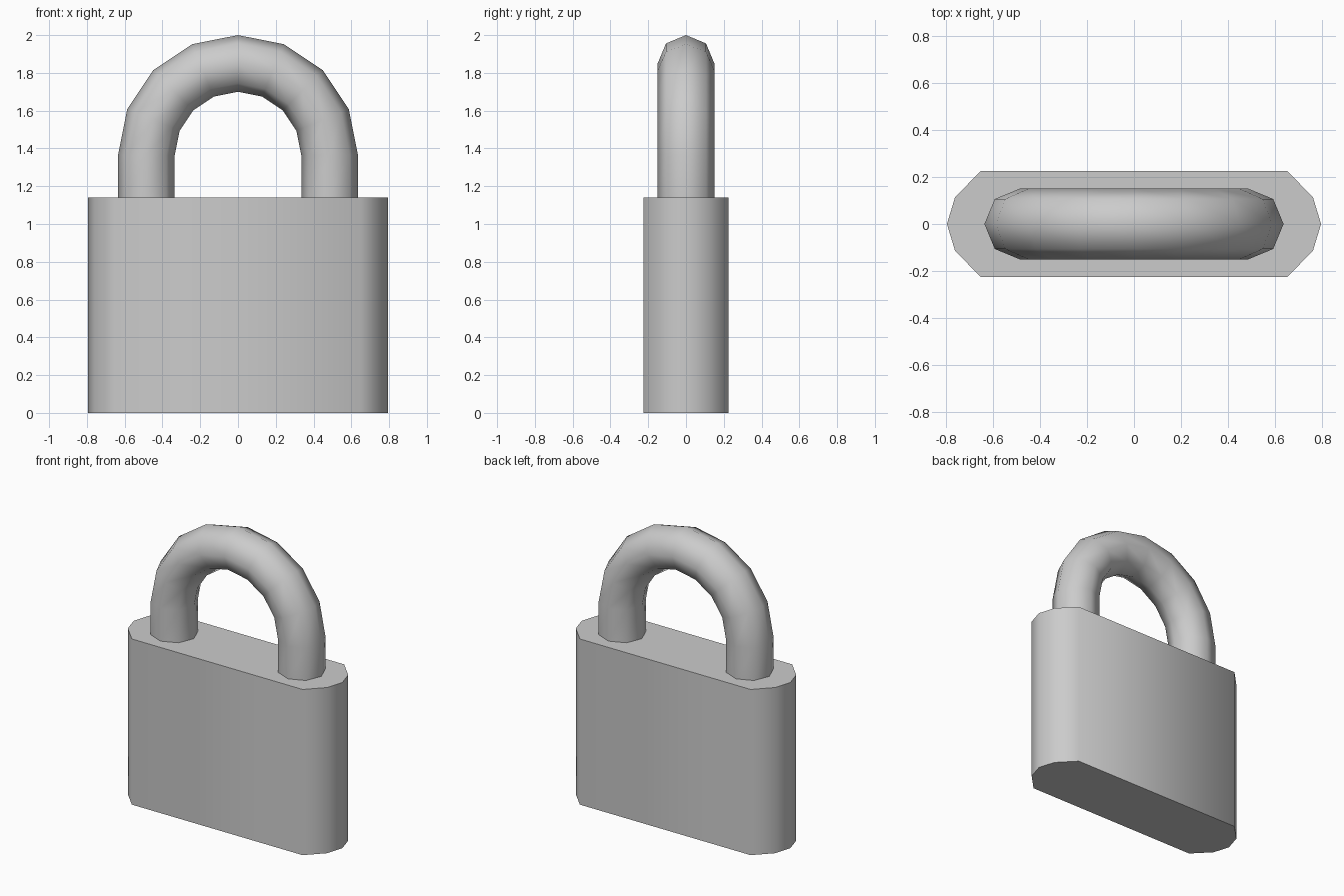
import bpy, bmesh
from math import pi, sin, cos, radians
from mathutils import Vector

if "Cube" in bpy.data.objects:
    bpy.data.objects.remove(bpy.data.objects["Cube"])

BODY_H = 1.14
BEND_R, BEND_Z, TUBE_R = 0.485, 1.365, 0.15
SIDES, BEND_STEPS = 8, 8


def finish(name, bm):
    bmesh.ops.recalc_face_normals(bm, faces=bm.faces[:])
    mesh = bpy.data.meshes.new(name)
    bm.to_mesh(mesh)
    bm.free()
    obj = bpy.data.objects.new(name, mesh)
    bpy.context.collection.objects.link(obj)
    bpy.ops.object.select_all(action='DESELECT')
    obj.select_set(True)
    bpy.context.view_layer.objects.active = obj
    bpy.ops.object.shade_smooth_by_angle(angle=radians(60))
    return obj


# Lock body: faceted rounded-end outline, extruded upwards
half = [(0.65, -0.226), (0.76, -0.113), (0.794, 0), (0.76, 0.113), (0.65, 0.226)]
outline = half + [(-x, -y) for x, y in half]
bm = bmesh.new()
base = bm.faces.new([bm.verts.new((x, y, 0)) for x, y in outline])
top = bmesh.ops.extrude_face_region(bm, geom=[base], use_keep_orig=True)
bmesh.ops.translate(bm, vec=(0, 0, BODY_H),
                    verts=[v for v in top['geom'] if isinstance(v, bmesh.types.BMVert)])
finish("lock_body", bm)

# Shackle: octagonal tube swept along two legs and a half-circle bend
stations = [(0, BODY_H)]
stations += [(pi * i / BEND_STEPS, BEND_Z) for i in range(BEND_STEPS + 1)]
stations += [(pi, BODY_H)]
bm = bmesh.new()
rings = []
for a, z in stations:
    out = Vector((cos(a), 0, sin(a)))
    centre = Vector((0, 0, z)) + out * BEND_R
    ring = []
    for k in range(SIDES):
        t = 2 * pi * k / SIDES
        ring.append(bm.verts.new(centre + TUBE_R * (cos(t) * out + Vector((0, sin(t), 0)))))
    rings.append(ring)
for r, s in zip(rings, rings[1:]):
    for k in range(SIDES):
        n = (k + 1) % SIDES
        bm.faces.new((r[k], r[n], s[n], s[k]))
finish("shackle", bm)
